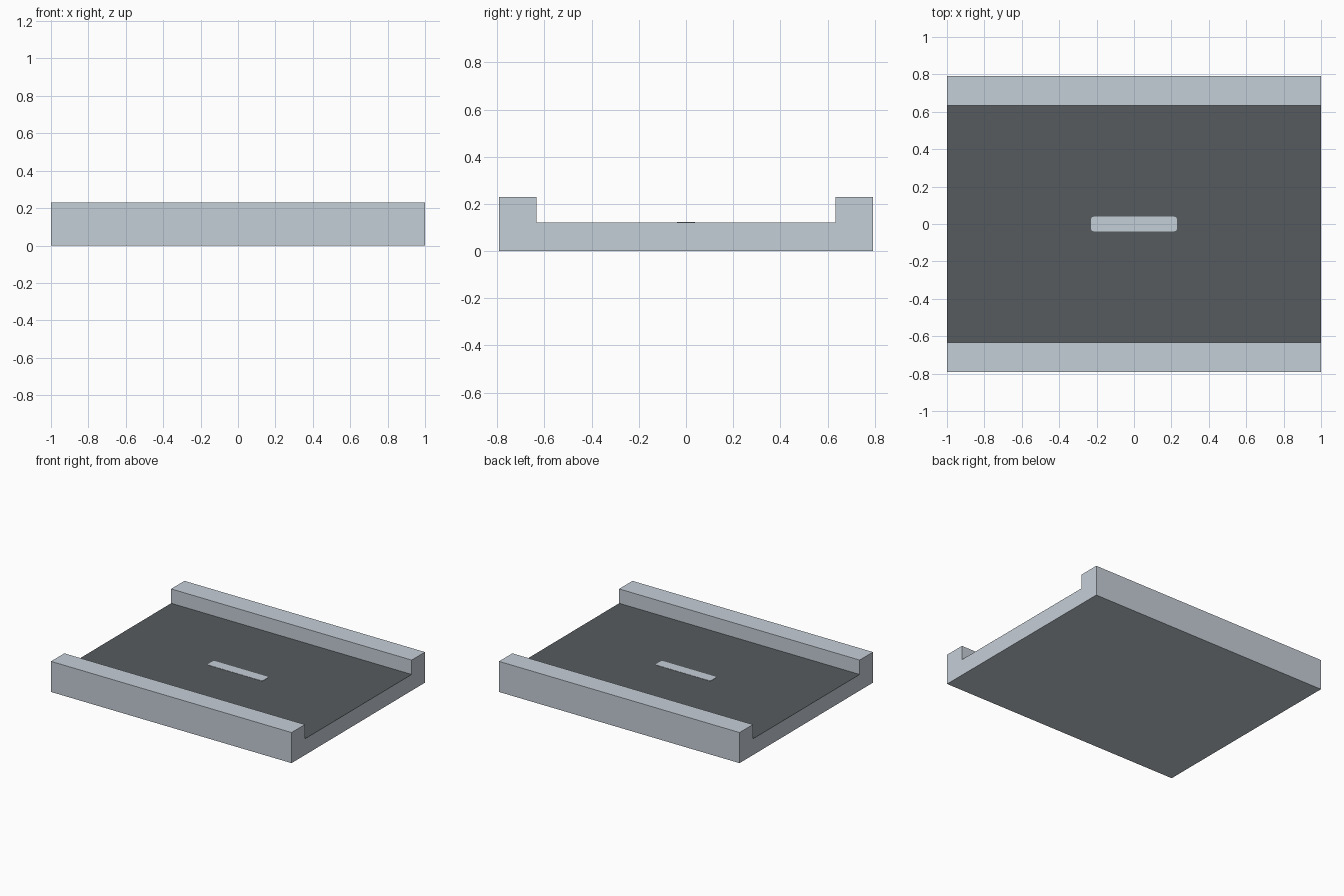
import bpy, bmesh

if "Cube" in bpy.data.objects:
    bpy.data.objects.remove(bpy.data.objects["Cube"])

def material(name, rgb):
    m = bpy.data.materials.new(name)
    m.diffuse_color = (*rgb, 1)
    m.use_nodes = True
    m.node_tree.nodes["Principled BSDF"].inputs["Base Color"].default_value = m.diffuse_color
    return m

light = material("light grey", (0.56, 0.62, 0.68))
dark = material("dark grey", (0.095, 0.105, 0.113))

LENGTH, HALF_W, INNER_W, FLOOR, HEIGHT = 2.0, 0.792, 0.634, 0.121, 0.23

def add_object(name, bm, mat):
    bmesh.ops.recalc_face_normals(bm, faces=bm.faces)
    mesh = bpy.data.meshes.new(name)
    bm.to_mesh(mesh)
    bm.free()
    mesh.materials.append(mat)
    obj = bpy.data.objects.new(name, mesh)
    bpy.context.collection.objects.link(obj)
    return obj

def plate(name, sx, sy, z0, z1, mat, radius=0):
    bm = bmesh.new()
    bmesh.ops.create_cube(bm, size=1)
    for v in bm.verts:
        v.co = (v.co.x * sx, v.co.y * sy, z1 if v.co.z > 0 else z0)
    if radius:
        upright = [e for e in bm.edges
                   if abs(e.verts[0].co.z - e.verts[1].co.z) > 1e-5]
        bmesh.ops.bevel(bm, geom=upright, offset=radius, segments=3,
                        profile=0.5, affect='EDGES')
    return add_object(name, bm, mat)

# Channel body: U-shaped section extruded along x
half = [(HALF_W, 0), (HALF_W, HEIGHT), (INNER_W, HEIGHT), (INNER_W, FLOOR)]
section = half + [(-y, z) for y, z in reversed(half)]
bm = bmesh.new()
face = bm.faces.new([bm.verts.new((-LENGTH / 2, y, z)) for y, z in section])
ext = bmesh.ops.extrude_face_region(bm, geom=[face])
bmesh.ops.translate(bm, vec=(LENGTH, 0, 0),
                    verts=[g for g in ext["geom"] if isinstance(g, bmesh.types.BMVert)])
add_object("channel_body", bm, light)

# Dark floor panel between the rails
plate("floor_panel", LENGTH, 2 * INNER_W, FLOOR - 0.001, FLOOR + 0.001, dark)

# Light rounded bar inlaid in the middle of the floor
plate("centre_inlay", 0.46, 0.078, FLOOR, FLOOR + 0.003, light, 0.015)
